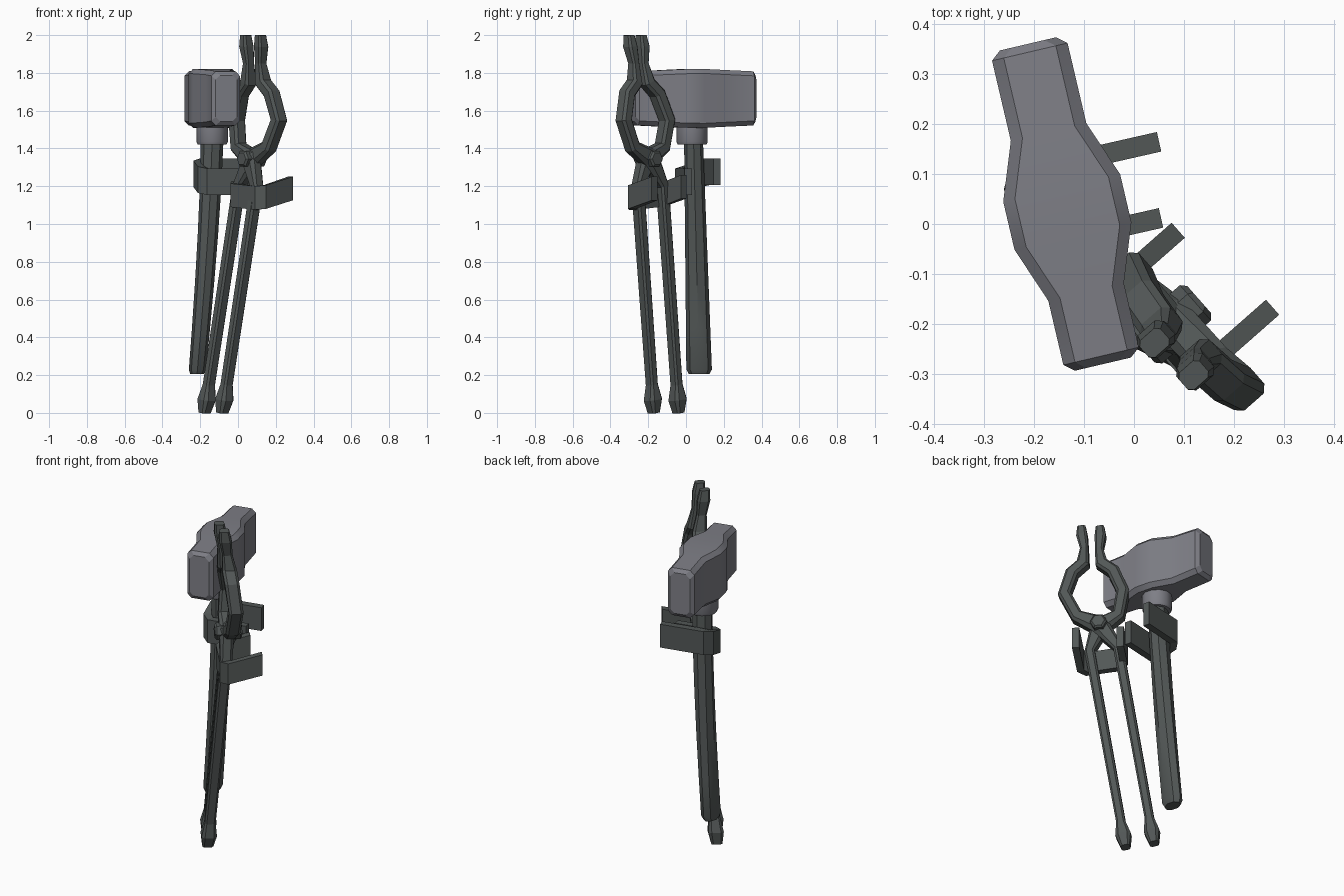
import bpy
import bmesh
import math
from mathutils import Vector

default_cube = bpy.data.objects.get("Cube")
if default_cube:
    bpy.data.objects.remove(default_cube, do_unlink=True)


def make_material(name, red, green, blue):
    material = bpy.data.materials.new(name)
    material.use_nodes = True
    colour = (red, green, blue, 1)
    material.diffuse_color = colour
    material.node_tree.nodes["Principled BSDF"].inputs["Base Color"].default_value = colour
    return material


dark_iron = make_material("dark iron", .085, .096, .094)
grey_steel = make_material("grey steel", .21, .212, .24)

X = Vector((1, 0, 0))
Y = Vector((0, 1, 0))
Z = Vector((0, 0, 1))


def loft(name, rings, material, smooth_angle=None):
    """Skin a list of equally long point rings and cap both ends."""
    bm = bmesh.new()
    rows = [[bm.verts.new(point) for point in ring] for ring in rings]
    for lower, upper in zip(rows, rows[1:]):
        for i in range(len(lower)):
            bm.faces.new((lower[i - 1], lower[i], upper[i], upper[i - 1]))
    bm.faces.new(rows[0])
    bm.faces.new(rows[-1])
    bmesh.ops.recalc_face_normals(bm, faces=bm.faces)
    mesh = bpy.data.meshes.new(name)
    bm.to_mesh(mesh)
    bm.free()
    mesh.materials.append(material)
    part = bpy.data.objects.new(name, mesh)
    bpy.context.collection.objects.link(part)
    if smooth_angle:
        bpy.ops.object.select_all(action="DESELECT")
        part.select_set(True)
        bpy.context.view_layer.objects.active = part
        bpy.ops.object.shade_smooth_by_angle(angle=math.radians(smooth_angle))


def chamfered_ring(centre, side, up, width, height, cut):
    """Rectangle with cut corners, spanned by two directions."""
    w, h = width / 2, height / 2
    half = [(w, h - cut), (w - cut, h), (cut - w, h), (-w, h - cut)]
    corners = half + [(-a, -b) for a, b in half]
    return [centre + side * a + up * b for a, b in corners]


def round_ring(centre, side, up, side_radius, up_radius, count):
    angles = [math.tau * i / count for i in range(count)]
    return [centre + side * side_radius * math.cos(a) + up * up_radius * math.sin(a)
            for a in angles]


# Hammer head: wide in the middle, narrow arms, bevelled striking faces
head_centre = Vector((-.137, .04, 1.665))
head_reach = Vector((-.075, .32, 0))
head_side = head_reach.cross(Z).normalized()
head_rings = []
for t in (-1, -.95, -.55, -.2, .1, .45, .95, 1):
    width = .24 if abs(t) < .3 else .155
    height = .315 - .03 * abs(t)
    inset = .04 if abs(t) == 1 else 0
    head_rings.append(chamfered_ring(head_centre + head_reach * t, head_side, Z,
                                     width - inset, height - inset, .024))
loft("hammer_head", head_rings, grey_steel, 25)

# Collar under the head
collar_base = Vector((-.137, .032, 1.42))
loft("hammer_collar", [round_ring(collar_base + Z * rise, X, Y, radius, radius, 12)
                       for rise, radius in ((0, .076), (.015, .083), (.11, .083))],
     grey_steel, 35)

# Shaft: bends outward and flattens toward its lower end
shaft_top = Vector((-.137, .04, 1.44))
shaft_rings = []
for t in (0, .2, .4, .6, .8, .98, 1):
    centre = shaft_top - X * .08 * t ** 1.4 + Y * .03 * t - Z * 1.235 * t
    scale = .8 if t == 1 else 1
    shaft_rings.append(round_ring(centre, X, Y, scale * (.06 - .015 * t),
                                  scale * (.05 + .018 * t), 8))
loft("hammer_shaft", shaft_rings, dark_iron, 35)

# Tongs: a leaning middle line, and the plane in which the jaws open
tongs_foot = Vector((-.13, -.105, 0))
tongs_ring = Vector((.105, -.215, 1.55))
tongs_tip = Vector((.08, -.27, 2))
spread = Vector((.66, -.75, 0)).normalized()
facing = Z.cross(spread)


def tongs_axis(z):
    if z < tongs_ring.z:
        return tongs_foot.lerp(tongs_ring, z / tongs_ring.z)
    return tongs_ring.lerp(tongs_tip, (z - tongs_ring.z) / (tongs_tip.z - tongs_ring.z))


def arm_profile():
    """Offset from the middle line, height and bar width, from foot to tip."""
    handle = -.08
    rows = [(handle, 0, .05), (handle, .07, .085), (handle, .15, .05), (handle, 1.2, .055)]
    for step in range(5):
        angle = math.pi * step / 4
        bar = .11 if step == 0 else .07
        rows.append((max(.16 * math.sin(angle), .05 * step / 4),
                     1.55 - .2 * math.cos(angle), bar))
    return rows + [(.04, 1.85, .045), (.05, 1.94, .06), (.05, 2, .045)]


def tongs_arm(name, hand):
    rows = arm_profile()
    points = [tongs_axis(z) + spread * hand * offset + facing * hand * .008
              for offset, z, bar in rows]
    rings = []
    for i, point in enumerate(points):
        along = points[min(i + 1, len(points) - 1)] - points[max(i - 1, 0)]
        across = facing.cross(along).normalized()
        bar = rows[i][-1]
        rings.append(chamfered_ring(point, across, facing, bar,
                                    min(bar + .01, .085), bar / 5))
    loft(name, rings, dark_iron)


tongs_arm("tongs_arm_left_jaw", 1)
tongs_arm("tongs_arm_right_jaw", -1)

# Hexagonal pivot bolt through both arms
pivot = tongs_axis(1.345)
loft("pivot_bolt", [round_ring(pivot + facing * depth, spread, Z, radius, radius, 6)
                    for depth, radius in ((-.075, .036), (-.065, .047),
                                          (.065, .047), (.075, .036))], dark_iron)


# Holding straps: open U shapes with bevelled corners
def strap(name, centre, across, forward, half, first_arm, second_arm, height):
    bevel = .03
    path = [centre + across * half + forward * first_arm,
            centre + across * half + forward * bevel,
            centre + across * (half - bevel),
            centre - across * (half - bevel),
            centre - across * half + forward * bevel,
            centre - across * half + forward * second_arm]
    steps = [b - a for a, b in zip(path, path[1:])]
    steps = [Vector((s.x, s.y, 0)).normalized() for s in steps]
    rings = []
    for point, before, after in zip(path, steps[:1] + steps, steps + steps[-1:]):
        along = (before + after).normalized()
        side = Z.cross(along) * .02 / along.dot(after)
        up = Z * height / 2
        rings.append([point + side + up, point - side + up,
                      point - side - up, point + side - up])
    loft(name, rings, dark_iron)


strap("tongs_strap", Vector((.04, -.215, 1.145)), spread - Z * .08, facing + Z * .25,
      .12, .21, .17, .125)
strap("hammer_strap", Vector((-.205, .03, 1.25)), Vector((-.22, .97, .35)),
      Vector((.97, .22, 0)), .075, .28, .25, .14)
